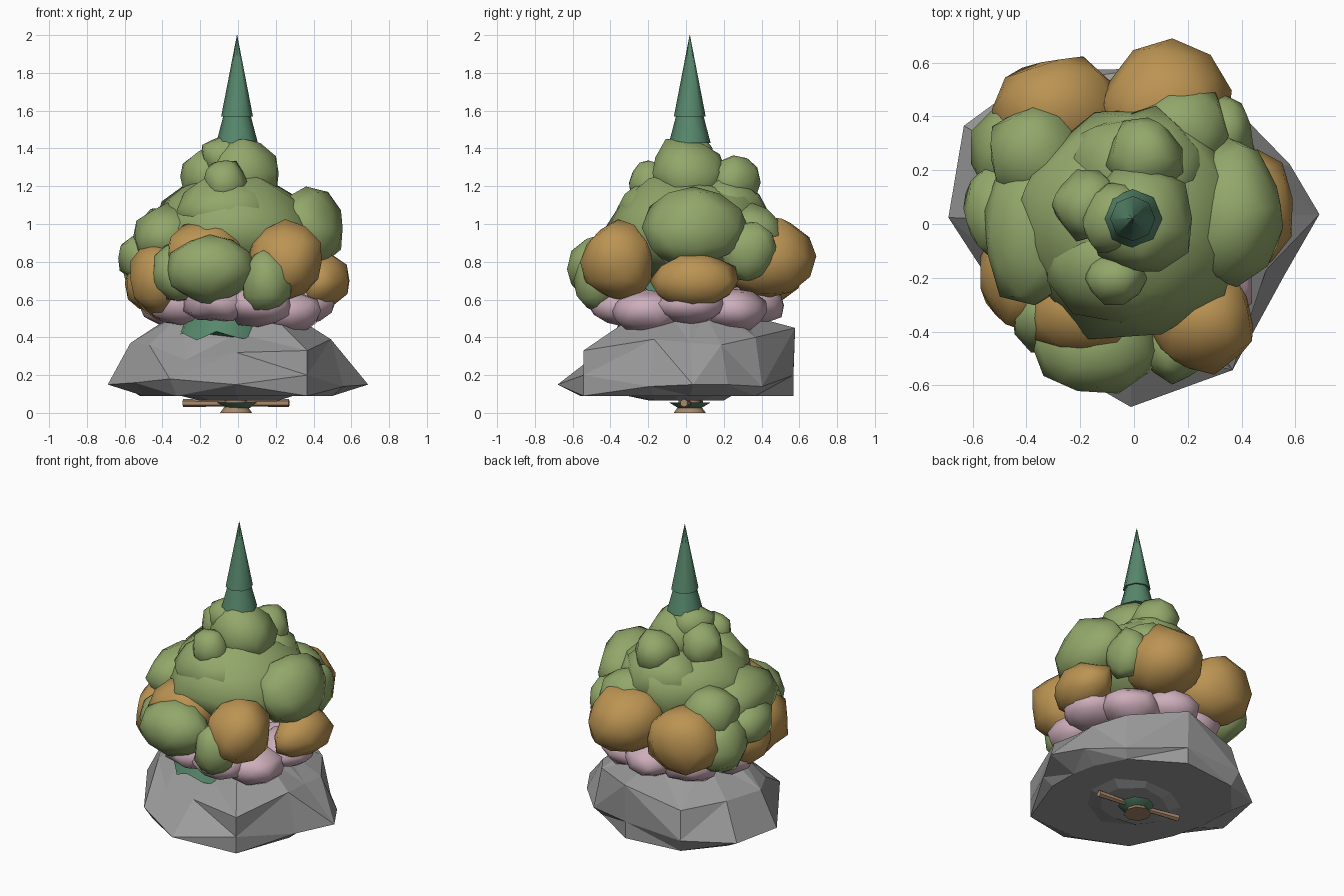
import bpy, bmesh, math, random
from mathutils import Vector, Matrix

random.seed(4)
cube = bpy.data.objects.get("Cube")
if cube:
    bpy.data.objects.remove(cube, do_unlink=True)


def material(name, rgb):
    mat = bpy.data.materials.new(name)
    mat.use_nodes = True
    mat.diffuse_color = (*rgb, 1)
    mat.node_tree.nodes["Principled BSDF"].inputs["Base Color"].default_value = (*rgb, 1)
    return mat


leaf_green = material("leaf green", (.29, .39, .145))
ochre = material("autumn ochre", (.50, .295, .085))
pink = material("blossom pink", (.61, .42, .49))
stone = material("stone grey", (.33, .33, .33))
pine = material("pine green", (.095, .245, .15))
bark = material("bark tan", (.40, .25, .15))


def finish(name, bm, mat, smooth_angle=None):
    bmesh.ops.recalc_face_normals(bm, faces=bm.faces)
    mesh = bpy.data.meshes.new(name)
    bm.to_mesh(mesh)
    bm.free()
    mesh.materials.append(mat)
    obj = bpy.data.objects.new(name, mesh)
    bpy.context.collection.objects.link(obj)
    if smooth_angle:
        bpy.ops.object.select_all(action='DESELECT')
        obj.select_set(True)
        bpy.context.view_layer.objects.active = obj
        bpy.ops.object.shade_smooth_by_angle(angle=math.radians(smooth_angle))
    return obj


def clump(name, mat, center, radii):
    """Faceted, uneven leaf ball."""
    bm = bmesh.new()
    bmesh.ops.create_icosphere(bm, subdivisions=2, radius=1)
    turn = Matrix.Rotation(random.uniform(0, math.pi), 3, 'Z')
    for v in bm.verts:
        p = turn @ v.co * random.uniform(.92, 1.12)
        v.co = Vector(center) + Vector(a * b for a, b in zip(p, radii))
    finish(name, bm, mat, 60)


def cone(name, mat, start, end, r_start, r_end, sides=8, smooth_angle=50):
    """Tapered prism between two points."""
    start, end = Vector(start), Vector(end)
    axis = end - start
    bm = bmesh.new()
    bmesh.ops.create_cone(bm, cap_ends=True, segments=sides, radius1=r_start,
                          radius2=r_end, depth=axis.length)
    turn = axis.to_track_quat('Z', 'Y').to_matrix().to_4x4()
    bm.transform(Matrix.Translation((start + end) / 2) @ turn)
    return finish(name, bm, mat, smooth_angle)


# Rock: angle, foot radius, rim radius, rim height, shoulder radius, shoulder height
rock_profile = [
    (3, .50, .69, .15, .48, .37), (21, .50, .62, .15, .52, .36),
    (45, .52, .57, .14, .52, .40), (85, .57, .57, .20, .58, .45),
    (122, .62, .67, .18, .62, .36), (150, .60, .73, .16, .58, .38),
    (178, .50, .69, .15, .57, .37), (200, .48, .58, .16, .50, .36),
    (233, .54, .60, .18, .46, .28), (269, .56, .68, .15, .46, .32),
    (304, .655, .655, .20, .655, .33), (341, .53, .59, .14, .52, .39),
]
bm = bmesh.new()
rings = [[], [], [], []]
for angle, foot, rim, rim_z, shoulder, shoulder_z in rock_profile:
    a = math.radians(angle)
    top = random.uniform(.27, .33)
    top_z = .42 if 210 < angle < 290 else .53
    levels = [(foot, .09), (rim, rim_z), (shoulder, shoulder_z), (top, top_z)]
    for ring, (r, z) in zip(rings, levels):
        ring.append(bm.verts.new((r * math.cos(a), r * math.sin(a), z)))
for lower, upper in zip(rings, rings[1:]):
    for i in range(len(lower)):
        j = (i + 1) % len(lower)
        quad = [lower[i], lower[j], upper[j], upper[i]]
        if i % 2:
            quad = quad[1:] + quad[:1]
        bm.faces.new((quad[0], quad[1], quad[2]))
        bm.faces.new((quad[0], quad[2], quad[3]))
bm.faces.new(rings[0])
bm.faces.new(rings[-1])
finish("rock_base", bm, stone)

# Ragged stone, roots and trunk end under the rock
under = cone("rock_underside", stone, (0, -.01, .066), (0, -.01, .091), .23, .31, 9, None)
for v in under.data.vertices:
    v.co.x *= random.uniform(.85, 1.05)
    v.co.y *= random.uniform(.8, 1)
cone("root_right", bark, (0, .02, .05), (.27, -.01, .052), .014, .022, 6)
cone("root_left", bark, (0, .02, .05), (-.29, .07, .052), .014, .022, 6)
cone("low_needles", pine, (0, .02, .025), (0, .02, .055), .06, .11)
cone("trunk_foot", bark, (-.01, .02, 0), (-.01, .02, .035), .085, .06)
cone("trunk", bark, (-.01, .02, .03), (-.01, .02, 1.4), .06, .04)

# Pine skirt and spire
skirt = cone("pine_skirt", pine, (-.08, -.13, .42), (-.06, -.1, .85), .25, .05, 14)
for v in skirt.data.vertices:
    if v.co.z < .6:
        v.co.z += random.uniform(-.06, .01)
cone("spire_lower", pine, (-.005, .02, 1.43), (-.005, .02, 1.575), .11, .072)
cone("spire_tip", pine, (-.005, .02, 1.57), (-.005, .02, 2), .084, .001)

# Leaf clumps: name, centre, radii
green_clumps = [
    ("crown_cap", (.02, .01, 1.27), (.20, .20, .19)),
    ("crown_peak", (-.07, .02, 1.35), (.13, .13, .12)),
    ("crown_bump_left", (-.17, .07, 1.25), (.13, .13, .14)),
    ("crown_bump_back", (.04, .25, 1.22), (.14, .14, .14)),
    ("crown_bump_front", (-.07, -.20, 1.22), (.11, .10, .12)),
    ("heart", (-.02, 0, .98), (.41, .41, .28)),
    ("upper_front", (-.06, -.14, 1.08), (.27, .21, .17)),
    ("upper_back", (.02, .2, 1.06), (.26, .22, .18)),
    ("upper_right", (.36, .04, .98), (.20, .26, .20)),
    ("upper_left", (-.37, -.03, .93), (.20, .27, .17)),
    ("upper_back_left", (-.36, .26, .91), (.18, .19, .18)),
    ("far_left", (-.49, .05, .82), (.15, .18, .14)),
    ("back", (.17, .34, .94), (.19, .18, .16)),
    ("back_right", (.33, .33, .86), (.11, .14, .16)),
    ("low_front", (-.15, -.45, .76), (.24, .18, .18)),
    ("low_front_right", (.15, -.46, .70), (.13, .13, .17)),
    ("low_front_left", (-.32, -.34, .74), (.13, .14, .16)),
    ("low_back_left", (-.46, .27, .74), (.14, .18, .18)),
]
ochre_clumps = [
    ("front_right", (.25, -.36, .80), (.21, .19, .21)),
    ("front", (-.17, -.33, .84), (.22, .16, .17)),
    ("right", (.44, .05, .70), (.15, .22, .15)),
    ("back", (.12, .44, .83), (.24, .24, .22)),
    ("back_left", (-.28, .42, .78), (.25, .20, .22)),
    ("left_front", (-.42, -.19, .71), (.16, .20, .20)),
    ("left", (-.46, .02, .69), (.13, .18, .15)),
]
for name, center, radii in green_clumps:
    clump("green_leaves_" + name, leaf_green, center, radii)
for name, center, radii in ochre_clumps:
    clump("ochre_leaves_" + name, ochre, center, radii)

# Ring of blossom under the leaves: angle and height of each
for angle, z in [(5, .58), (48, .54), (90, .57), (130, .56), (170, .57),
                 (208, .58), (250, .59), (288, .57), (322, .54)]:
    a = math.radians(angle)
    clump(f"blossom_{angle}", pink, (.34 * math.cos(a), .34 * math.sin(a), z),
          (.18, .18, .11))
